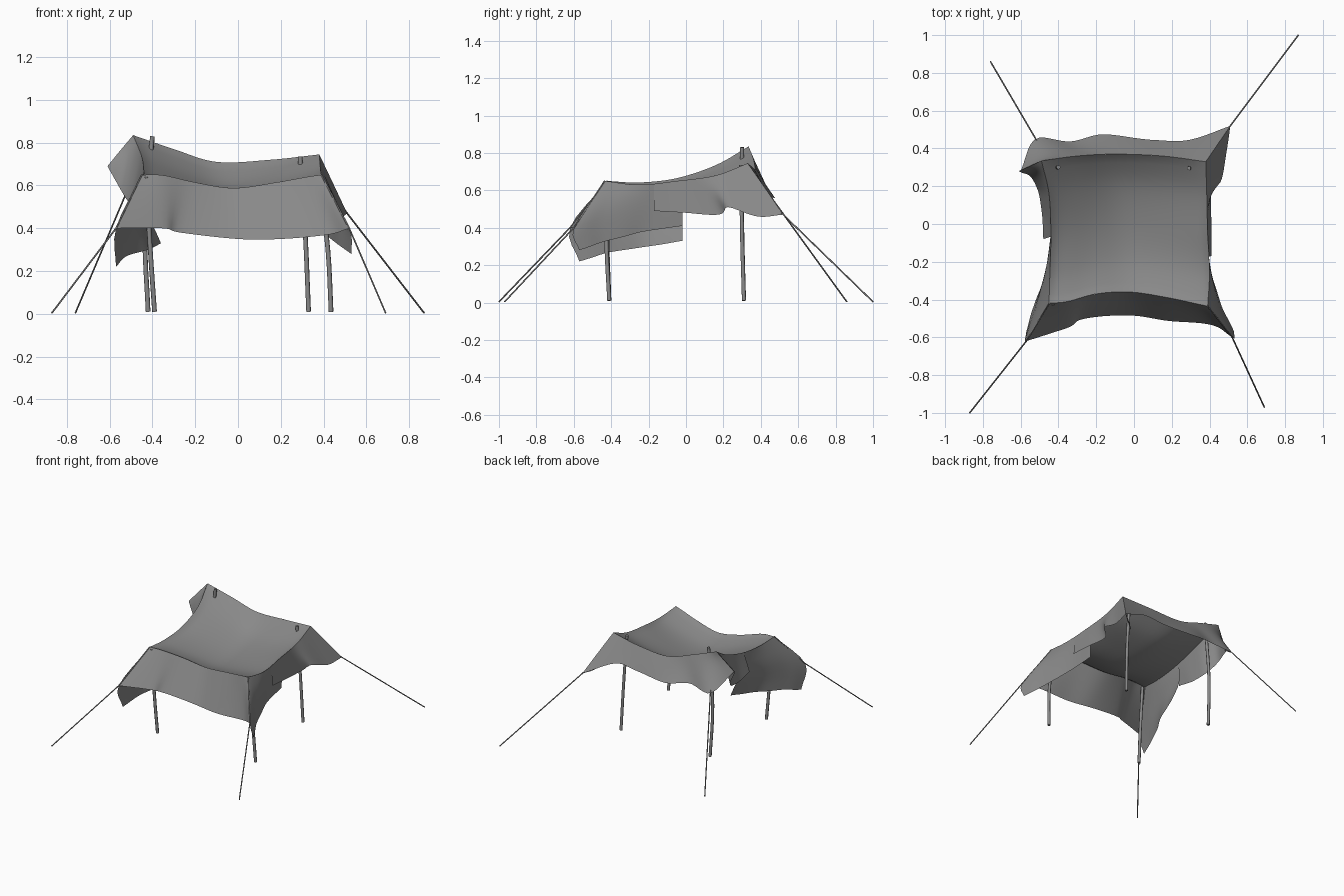
import bpy
import math
from mathutils import Vector

cube = bpy.data.objects.get("Cube")
if cube:
    bpy.data.objects.remove(cube)


def make_material(name, value):
    mat = bpy.data.materials.new(name)
    mat.use_nodes = True
    colour = (value, value, value, 1)
    mat.diffuse_color = colour
    mat.node_tree.nodes["Principled BSDF"].inputs["Base Color"].default_value = colour
    return mat


GREY = make_material("canvas grey", 0.25)


def along(points, t):
    """Smooth curve through the points, t from 0 to 1."""
    points = [Vector(p) for p in points]
    last = len(points) - 1
    i = min(int(t * last), last - 1)
    f = t * last - i
    b, c = points[i], points[i + 1]
    a = points[i - 1] if i else b * 2 - c
    d = points[i + 2] if i + 2 <= last else c * 2 - b
    return b + (c - a) * f / 2 + (a * 2 - b * 5 + c * 4 - d) * f**2 / 2 + (b * 3 - a - c * 3 + d) * f**3 / 2


def sheet(name, surface, nu, nv):
    """Cloth mesh from a function of u and v."""
    verts = [surface(u / nu, v / nv) for v in range(nv + 1) for u in range(nu + 1)]
    w = nu + 1
    faces = [(v * w + u, v * w + u + 1, v * w + w + u + 1, v * w + w + u)
             for v in range(nv) for u in range(nu)]
    mesh = bpy.data.meshes.new(name)
    mesh.from_pydata(verts, [], faces)
    mesh.materials.append(GREY)
    mesh.shade_smooth()
    obj = bpy.data.objects.new(name, mesh)
    bpy.context.collection.objects.link(obj)


def flap(name, edge, start, end, *rows):
    """Cloth hanging from part of a roof edge through the lower rows."""
    def surface(u, v):
        top = along(edge, start + (end - start) * u)
        p = along([top] + [along(row, u) for row in rows], v)
        # Slight pleats that fade out at the roof edge and the corners
        p.z += 0.006 * math.sin(u * 21) * v * (1 - v)
        p.y += 0.006 * math.sin(u * 17) * math.sin(math.pi * u) * v
        return p
    sheet(name, surface, 32, 8)


def rod(name, points, radius, sides):
    """Round bar along a smooth path, with closed ends."""
    curve = bpy.data.curves.new(name, "CURVE")
    curve.dimensions = "3D"
    curve.bevel_depth = radius
    curve.bevel_resolution = sides
    curve.use_fill_caps = True
    spline = curve.splines.new("POLY")
    steps = 8
    spline.points.add(steps)
    for i, p in enumerate(spline.points):
        p.co = (*along(points, i / steps), 1)
    curve.materials.append(GREY)
    obj = bpy.data.objects.new(name, curve)
    bpy.context.collection.objects.link(obj)


# Roof corners and the rope tips of the cloth
front_right, front_left = (-.45, -.42, .65), (.39, -.435, .65)
back_right, back_left = (-.49, .335, .835), (.38, .33, .745)
tip_fr, tip_fl = (-.57, -.62, .4), (.52, -.6, .4)
tip_br, tip_bl = (-.52, .45, .57), (.51, .52, .47)

# Sagging roof edges
front_edge = [front_right, (-.35, -.41, .648), (-.2, -.37, .615), (-.02, -.36, .588),
              (.18, -.39, .615), (.32, -.42, .64), front_left]
back_edge = [back_right, (-.3, .36, .77), (-.1, .37, .71), (.15, .36, .72), back_left]
right_edge = [front_right, (-.445, -.25, .642), (-.44, -.05, .665), (-.45, .16, .735), back_right]
left_edge = [front_left, (.4, -.25, .63), (.39, -.05, .65), (.385, .16, .68), back_left]


def roof_surface(u, v):
    """Blend the four edges and let the cloth sag inside the rim."""
    rows = along(front_edge, u).lerp(along(back_edge, u), v)
    cols = along(right_edge, v).lerp(along(left_edge, v), u)
    corners = Vector(front_right).lerp(Vector(front_left), u).lerp(
        Vector(back_right).lerp(Vector(back_left), u), v)
    p = rows + cols - corners
    p.z -= 0.04 * math.sqrt(abs(math.sin(math.pi * u) * math.sin(math.pi * v)))
    return p


sheet("roof_cloth", roof_surface, 28, 28)

# Hanging cloth on each side
flap("front_skirt", front_edge, 0, 1,
     [tip_fr, (-.35, -.55, .4), (-.27, -.5, .38), (0, -.49, .35),
      (.2, -.51, .35), (.42, -.54, .37), tip_fl])
flap("back_skirt", back_edge, 0, 1,
     [(-.6, .28, .69), tip_br, (-.33, .44, .59), (-.15, .47, .56),
      (.1, .45, .57), (.28, .44, .58), tip_bl])
flap("right_front_flap", right_edge, 0, .52,
     [tip_fr, (-.51, -.41, .46), (-.46, -.2, .48), (-.43, -.02, .5)],
     [(-.57, -.57, .22), (-.52, -.4, .27), (-.42, -.2, .3), (-.36, -.02, .33)])
flap("right_back_flap", right_edge, .48, 1,
     [(-.48, -.08, .52), (-.49, .08, .5), (-.53, .23, .55), (-.61, .28, .69)])
flap("left_front_flap", left_edge, 0, .52,
     [tip_fl, (.45, -.42, .46), (.4, -.2, .5), (.385, -.02, .52)],
     [(.53, -.57, .28), (.46, -.42, .33), (.4, -.22, .38), (.38, -.02, .41)])
flap("left_back_flap", left_edge, .35, 1,
     [(.41, -.17, .49), (.41, 0, .48), (.41, .17, .47), (.46, .23, .51),
      (.49, .38, .46), tip_bl])

# Bent poles: top, middle, foot
poles = {
    "front_right": [(-.43, -.42, .64), (-.41, -.42, .3), (-.39, -.41, .01)],
    "front_left": [(.38, -.43, .63), (.42, -.425, .3), (.435, -.41, .01)],
    "back_right": [(-.4, .3, .83), (-.435, .3, .4), (-.42, .31, .01)],
    "back_left": [(.29, .295, .735), (.315, .3, .36), (.33, .31, .01)],
}
for corner, path in poles.items():
    rod(corner + "_pole", path, .011, 2)

# Guy ropes from the roof corners to the ground
ropes = {
    "front_right": (front_right, tip_fr, (-.87, -1, .004)),
    "front_left": (front_left, tip_fl, (.69, -.97, .004)),
    "back_right": ((-.45, .33, .74), tip_br, (-.76, .86, .004)),
    "back_left": ((.37, .33, .67), tip_bl, (.87, 1, .004)),
}
for corner, (top, tip, peg) in ropes.items():
    rod(corner + "_rope_upper", [top, tip], .004, 1)
    rod(corner + "_rope_lower", [tip, peg], .004, 1)
